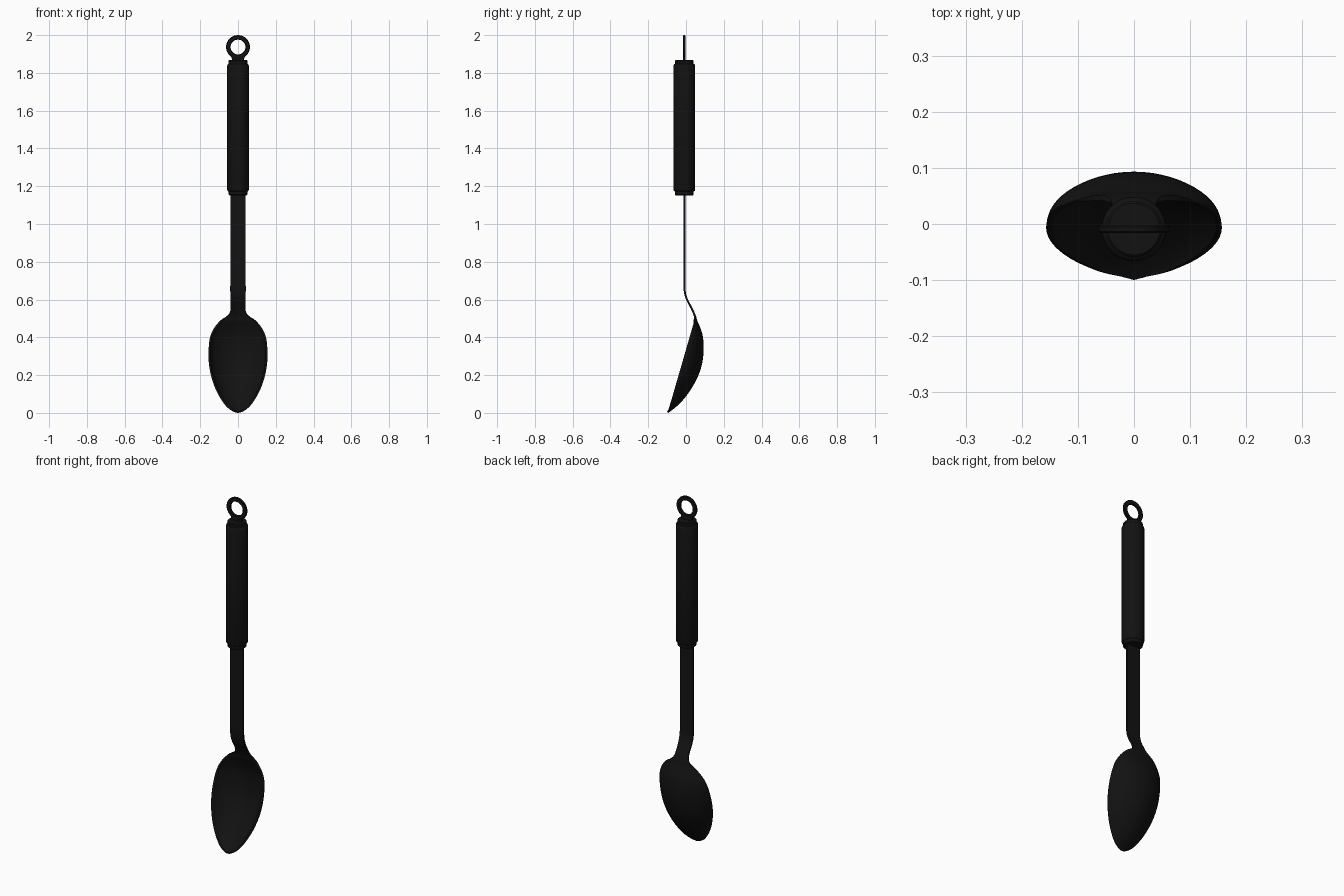
import bpy, bmesh, math
from mathutils import Vector, Matrix

if "Cube" in bpy.data.objects:
    bpy.data.objects.remove(bpy.data.objects["Cube"])

black = bpy.data.materials.new("black")
black.diffuse_color = (0.006, 0.006, 0.006, 1)
black.use_nodes = True
black.node_tree.nodes["Principled BSDF"].inputs["Base Color"].default_value = black.diffuse_color


def finish(bm, name, angle=40):
    bmesh.ops.remove_doubles(bm, verts=bm.verts, dist=1e-5)
    bmesh.ops.recalc_face_normals(bm, faces=bm.faces)
    me = bpy.data.meshes.new(name)
    bm.to_mesh(me)
    bm.free()
    ob = bpy.data.objects.new(name, me)
    bpy.context.collection.objects.link(ob)
    me.materials.append(black)
    bpy.ops.object.select_all(action='DESELECT')
    ob.select_set(True)
    bpy.context.view_layer.objects.active = ob
    bpy.ops.object.shade_smooth_by_angle(angle=math.radians(angle))
    return ob


def lathe(profile, name, matrix, closed=False, steps=64):
    # Spin an (r, z) profile around z, then place it
    bm = bmesh.new()
    vs = [bm.verts.new((r, 0, z)) for r, z in profile]
    edges = [bm.edges.new(p) for p in zip(vs, vs[1:])]
    if closed:
        edges.append(bm.edges.new((vs[-1], vs[0])))
    bmesh.ops.spin(bm, geom=vs + edges, cent=(0, 0, 0), axis=(0, 0, 1),
                   angle=2 * math.pi, steps=steps)
    bm.transform(matrix)
    return finish(bm, name)


def catmull(pts, n):
    pts = [Vector(p) for p in pts]
    tip = pts[-2].copy()
    tip[1] *= -1                      # mirrored width gives a round tip
    ext = [2 * pts[0] - pts[1]] + pts + [tip]
    out = []
    for a, b, c, d in zip(ext, ext[1:], ext[2:], ext[3:]):
        for k in range(n):
            t = k / n
            out.append(0.5 * (2 * b + (c - a) * t + (2 * a - 5 * b + 4 * c - d) * t * t
                              + (3 * b - a - 3 * c + d) * t ** 3))
    return out + [pts[-1]]


# Stem and bowl: stations of z, half width, rim y, depth of the hollow
stations = [
    (1.20, .041, -.003, 0), (.90, .041, -.003, 0), (.70, .041, -.003, 0),
    (.64, .041, -.001, 0), (.60, .040, .011, 0), (.56, .039, .032, 0),
    (.53, .044, .046, 0), (.51, .062, .051, .003), (.49, .092, .046, .013),
    (.45, .126, .034, .042), (.40, .148, .020, .070), (.33, .156, .000, .093),
    (.26, .154, -.020, .105), (.19, .141, -.040, .102), (.12, .116, -.060, .083),
    (.06, .082, -.077, .054), (.02, .046, -.089, .022), (0, 0, -.095, 0),
]
bm = bmesh.new()
rows = []
M = 28
for z, w, yr, dep in catmull(stations, 5):
    row = []
    for j in range(M + 1):
        u = math.sin(math.pi * (j / M - 0.5))
        y = yr + max(dep, 0) * max(0, 1 - u * u) ** 0.6
        row.append(bm.verts.new((w * u, y, max(z, 0))))
    rows.append(row)
for r0, r1 in zip(rows, rows[1:]):
    for j in range(M):
        bm.faces.new((r0[j], r0[j + 1], r1[j + 1], r1[j]))
spoon = finish(bm, "stem_and_bowl")
# Make the back of the spoon the outer side before thickening inwards
if spoon.data.polygons[0].normal.y < 0:
    spoon.data.flip_normals()
sol = spoon.modifiers.new("thickness", 'SOLIDIFY')
sol.thickness = 0.010
sol.offset = -1

# Grip with stepped, rounded ends
half = [(0, .358), (.046, .358), (.050, .354), (.050, .338), (.055, .335), (.0575, .328)]
grip = half + [(r, -z) for r, z in reversed(half)]
lathe(grip, "grip", Matrix.Translation((0, -.009, 1.510)))

# Flat hanging ring with softened edges
h, c = .007, .003
ring = [(.039, -h + c), (.039, h - c), (.039 + c, h), (.063 - c, h),
        (.063, h - c), (.063, -h + c), (.063 - c, -h), (.039 + c, -h)]
lathe(ring, "hanging_ring",
      Matrix.Translation((0, -.009, 1.937)) @ Matrix.Rotation(math.pi / 2, 4, 'X'), True)

# Short tab joining ring and grip
bm = bmesh.new()
bmesh.ops.create_cube(bm, size=1, matrix=Matrix.Translation((0, -.009, 1.875))
                      @ Matrix.Diagonal((.062, .013, .04, 1)))
for v in bm.verts:
    if v.co.z > 1.88:
        v.co.x *= 1.1
        v.co.z = 1.888
finish(bm, "ring_tab")
